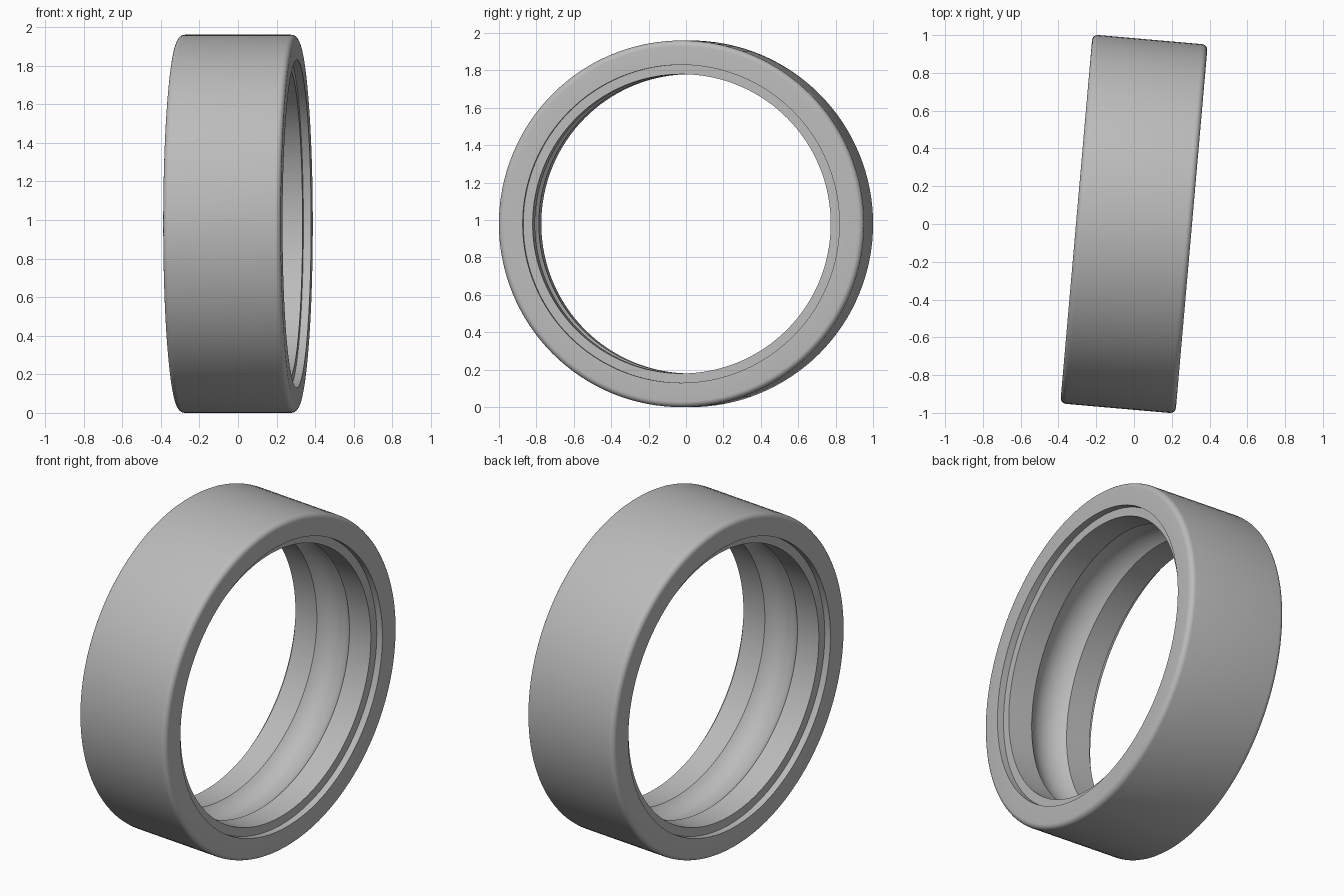
import bpy
import bmesh
from math import sin, cos, pi, radians, asin, sqrt
from mathutils import Matrix, Vector

cube = bpy.data.objects.get("Cube")
if cube:
    bpy.data.objects.remove(cube, do_unlink=True)

# Main dimensions of the bearing outer ring
OUTER, BORE, REBATE = 0.98, 0.80, 0.85
HALF_WIDTH, REBATE_DEPTH, ROUND = 0.306, 0.04, 0.03
RACE_HALF, RACE_DEPTH = 0.115, 0.05
SEGMENTS = 128

steel = bpy.data.materials.new("steel grey")
steel.use_nodes = True
steel.diffuse_color = (0.5, 0.5, 0.5, 1)
steel.node_tree.nodes["Principled BSDF"].inputs["Base Color"].default_value = (0.5, 0.5, 0.5, 1)


def half_profile():
    """Points (along axis, radius) from the middle of the race to the outer wall."""
    ball = (RACE_HALF ** 2 + RACE_DEPTH ** 2) / (2 * RACE_DEPTH)
    centre = BORE + RACE_DEPTH - ball
    limit = asin(RACE_HALF / ball)
    # Ball race
    pts = [(ball * sin(limit * i / 8), centre + ball * cos(limit * i / 8)) for i in range(9)]
    # Bore land and seal rebate
    shoulder = HALF_WIDTH - REBATE_DEPTH
    pts += [(shoulder, BORE), (shoulder, REBATE), (HALF_WIDTH, REBATE)]
    # Rounded outer edge
    for i in range(7):
        a = pi / 2 * i / 6
        pts.append((HALF_WIDTH - ROUND + ROUND * cos(a), OUTER - ROUND + ROUND * sin(a)))
    return pts


# Mirror the half profile and spin it about the axis
half = half_profile()
profile = half + [(-x, r) for x, r in reversed(half[1:])]
bm = bmesh.new()
verts = [bm.verts.new((x, 0, r)) for x, r in profile]
edges = [bm.edges.new((verts[i - 1], v)) for i, v in enumerate(verts)]
bmesh.ops.spin(bm, geom=verts + edges, cent=(0, 0, 0), axis=(1, 0, 0),
               angle=2 * pi, steps=SEGMENTS, use_duplicate=False)
bmesh.ops.remove_doubles(bm, verts=bm.verts, dist=0.0001)
bmesh.ops.recalc_face_normals(bm, faces=bm.faces)

# Turn the ring slightly and stand it on the floor
bm.transform(Matrix.Translation((0, 0, OUTER)) @ Matrix.Rotation(radians(-5), 4, 'Z'))
mesh = bpy.data.meshes.new("bearing_outer_ring")
bm.to_mesh(mesh)
bm.free()
mesh.materials.append(steel)
ring = bpy.data.objects.new("bearing_outer_ring", mesh)
bpy.context.collection.objects.link(ring)
bpy.context.view_layer.objects.active = ring
ring.select_set(True)
bpy.ops.object.shade_smooth_by_angle(angle=radians(30))
